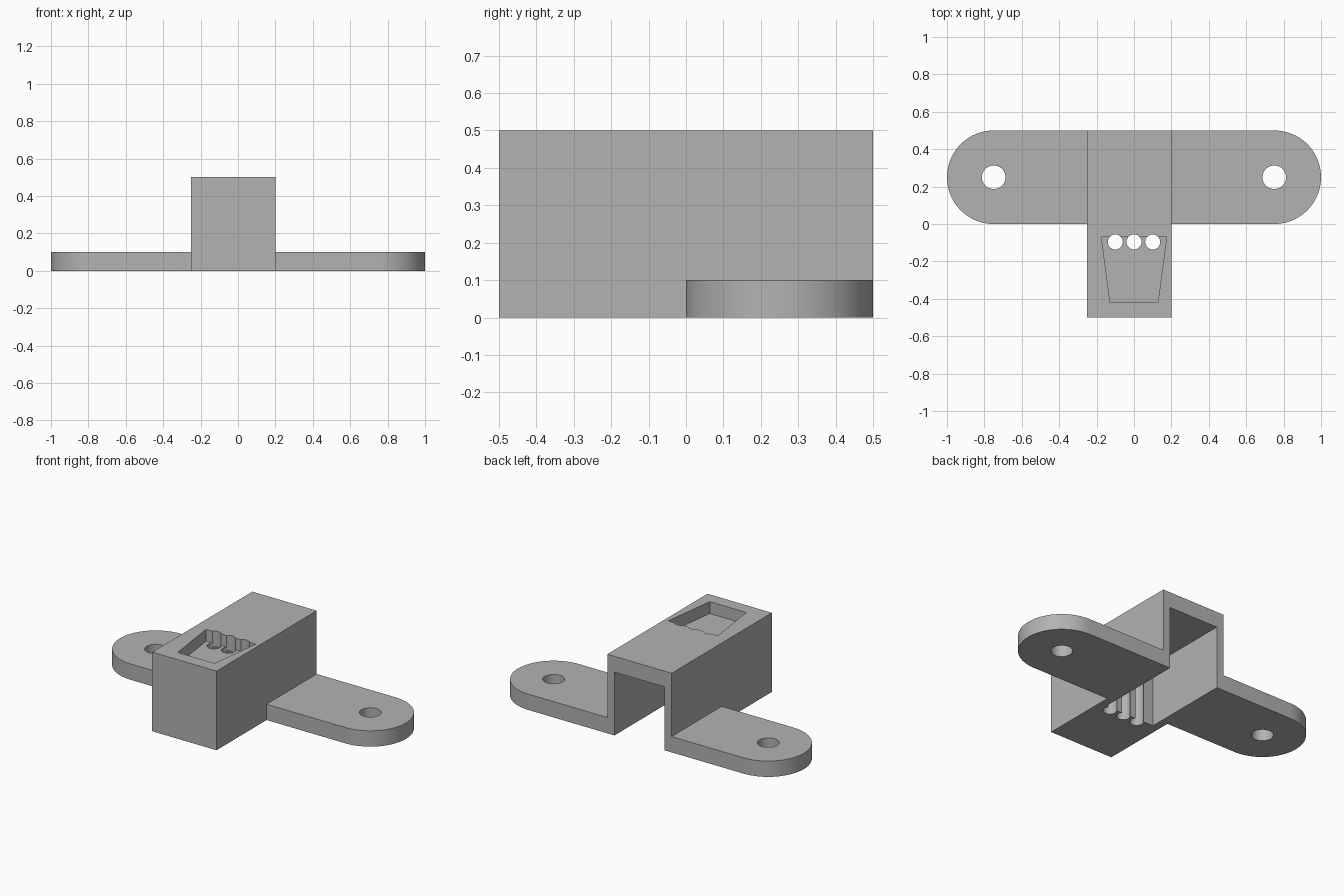
import bpy, bmesh
from math import cos, sin, pi, radians

cube = bpy.data.objects.get("Cube")
if cube:
    bpy.data.objects.remove(cube, do_unlink=True)

GREY = (0.45, 0.45, 0.45, 1)
grey = bpy.data.materials.new("plain grey")
grey.use_nodes = True
grey.diffuse_color = GREY
grey.node_tree.nodes["Principled BSDF"].inputs["Base Color"].default_value = GREY


def prism(name, outline, z0, z1):
    """Extrude a counter-clockwise xy outline from z0 to z1."""
    bm = bmesh.new()
    low = [bm.verts.new((x, y, z0)) for x, y in outline]
    high = [bm.verts.new((x, y, z1)) for x, y in outline]
    bm.faces.new(low[::-1])
    bm.faces.new(high)
    n = len(outline)
    for i in range(n):
        j = (i + 1) % n
        bm.faces.new((low[i], low[j], high[j], high[i]))
    bmesh.ops.recalc_face_normals(bm, faces=bm.faces)
    mesh = bpy.data.meshes.new(name)
    bm.to_mesh(mesh)
    bm.free()
    mesh.materials.append(grey)
    obj = bpy.data.objects.new(name, mesh)
    bpy.context.collection.objects.link(obj)
    return obj


def arc(cx, cy, r, a0, a1, steps):
    return [(cx + r * cos(a0 + (a1 - a0) * i / steps),
             cy + r * sin(a0 + (a1 - a0) * i / steps)) for i in range(steps + 1)]


def box(name, x0, x1, y0, y1, z0, z1):
    return prism(name, [(x0, y0), (x1, y0), (x1, y1), (x0, y1)], z0, z1)


def hole(name, x, y, r):
    return prism(name, arc(x, y, r, 0, 2 * pi, 48)[:-1], -0.1, 0.6)


def combine(target, tool, operation):
    """Apply a boolean and remove the tool object."""
    tool.hide_render = True
    mod = target.modifiers.new(operation.title(), 'BOOLEAN')
    mod.operation = operation
    mod.solver = 'EXACT'
    mod.object = tool
    bpy.context.view_layer.objects.active = target
    bpy.ops.object.modifier_apply(modifier=mod.name)
    bpy.data.objects.remove(tool, do_unlink=True)


# Main housing block
body = box("bracket_body", -0.25, 0.2, -0.5, 0.5, 0, 0.5)

# Rounded mounting ears, rooted inside the housing walls
left_ear = [(0.17, 0)] + arc(0.75, 0.25, 0.25, -pi / 2, pi / 2, 40) + [(0.17, 0.5)]
right_ear = [(-0.22, 0.5)] + arc(-0.75, 0.25, 0.25, pi / 2, 3 * pi / 2, 40) + [(-0.22, 0)]
combine(body, prism("left_ear", left_ear, 0, 0.1), 'UNION')
combine(body, prism("right_ear", right_ear, 0, 0.1), 'UNION')

# Channel open at the back and underneath
combine(body, box("channel", -0.2, 0.15, -0.07, 0.6, -0.1, 0.4), 'DIFFERENCE')

# Tapered recess in the top
recess = [(-0.128, -0.42), (0.128, -0.42), (0.174, -0.07), (-0.174, -0.07)]
combine(body, prism("recess", recess, 0.425, 0.6), 'DIFFERENCE')

# Three wire holes through the housing
for x in (-0.1, 0, 0.1):
    combine(body, hole("wire_hole", x, -0.096, 0.04), 'DIFFERENCE')

# Screw holes in the ears
for x in (-0.75, 0.75):
    combine(body, hole("screw_hole", x, 0.25, 0.063), 'DIFFERENCE')

bpy.ops.object.select_all(action='DESELECT')
body.select_set(True)
bpy.context.view_layer.objects.active = body
bpy.ops.object.shade_smooth_by_angle(angle=radians(30))
